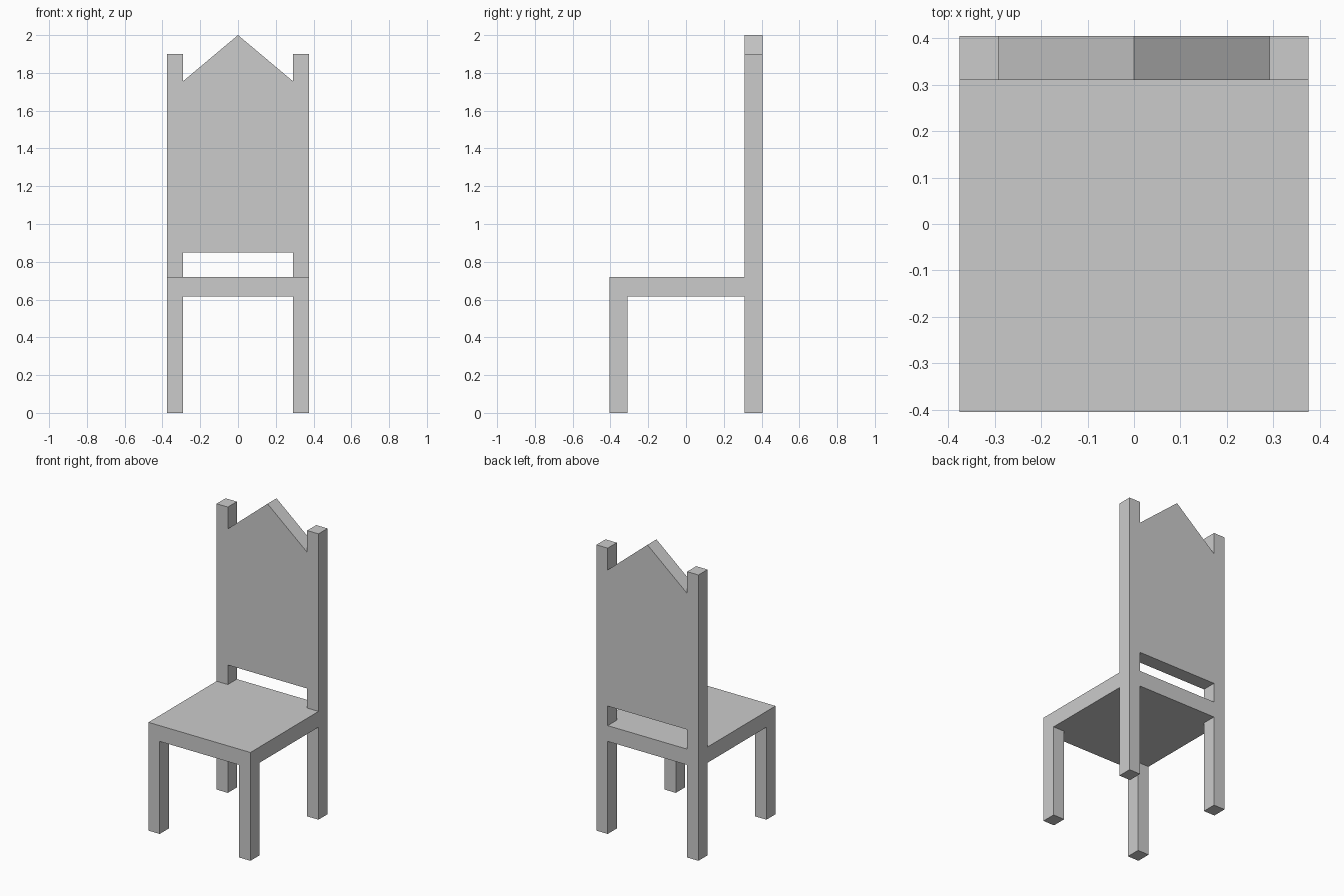
import bpy
import bmesh
from mathutils import Vector

if "Cube" in bpy.data.objects:
    bpy.data.objects.remove(bpy.data.objects["Cube"])

W, D = 0.375, 0.405          # half width and half depth of the chair
IX, IY = 0.292, 0.31         # inner faces of the legs and posts
SEAT_LOW, SEAT_TOP = 0.615, 0.72


def prism(name, outline, offset):
    """Extrude a planar outline along offset into a closed solid."""
    bm = bmesh.new()
    face = bm.faces.new([bm.verts.new(p) for p in outline])
    ext = bmesh.ops.extrude_face_region(bm, geom=[face], use_keep_orig=True)
    verts = [g for g in ext["geom"] if isinstance(g, bmesh.types.BMVert)]
    bmesh.ops.translate(bm, verts=verts, vec=Vector(offset))
    bmesh.ops.recalc_face_normals(bm, faces=bm.faces)
    mesh = bpy.data.meshes.new(name)
    bm.to_mesh(mesh)
    bm.free()
    obj = bpy.data.objects.new(name, mesh)
    bpy.context.collection.objects.link(obj)
    return obj


def post(name, side, y0, y1, height):
    """Square upright on one side of the chair."""
    a, b = side * IX, side * W
    return prism(name, [(a, y0, 0), (b, y0, 0), (b, y1, 0), (a, y1, 0)], (0, 0, height))


# Seat, notched at the rear corners around the back posts
prism("seat", [(x, y, SEAT_LOW) for x, y in (
    (-W, -D), (W, -D), (W, IY), (IX, IY), (IX, D), (-IX, D), (-IX, IY), (-W, IY))],
    (0, 0, SEAT_TOP - SEAT_LOW))

# Front legs, and rear legs that continue up as back posts
for label, side in (("left", -1), ("right", 1)):
    post(f"front_leg_{label}", side, -D, -IY, SEAT_LOW)
    post(f"back_post_{label}", side, IY, D, 1.9)

# Back panel with a pointed top
prism("back_panel", [(x, IY, z) for x, z in (
    (-IX, 0.85), (IX, 0.85), (IX, 1.755), (0, 2.0), (-IX, 1.755))],
    (0, D - IY, 0))
